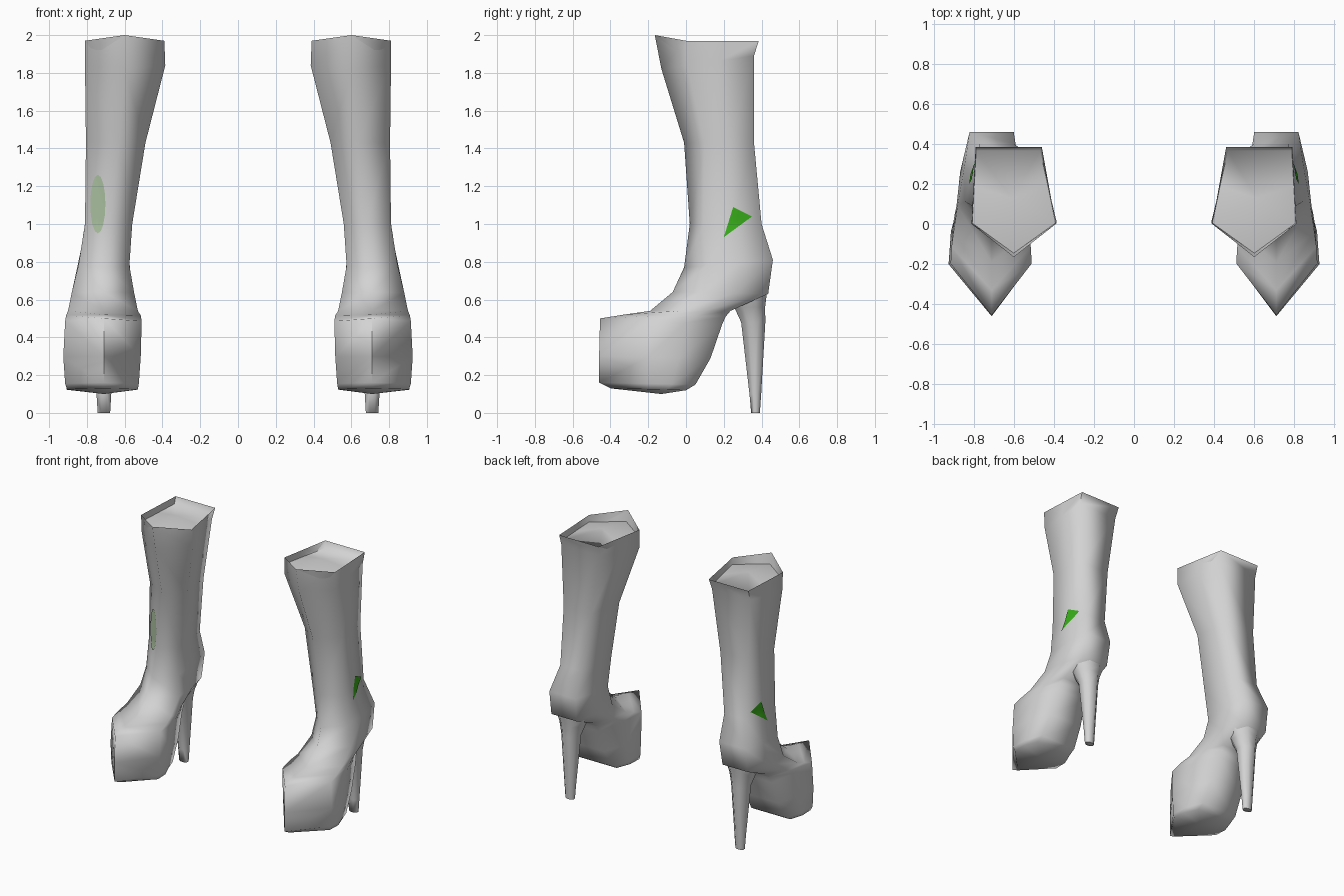
import bpy, bmesh, math
from mathutils import Vector
from mathutils.bvhtree import BVHTree

cube = bpy.data.objects.get("Cube")
if cube:
    bpy.data.objects.remove(cube, do_unlink=True)


def material(name, rgb):
    mat = bpy.data.materials.new(name)
    mat.use_nodes = True
    mat.diffuse_color = (*rgb, 1)
    mat.node_tree.nodes["Principled BSDF"].inputs["Base Color"].default_value = (*rgb, 1)
    return mat


GREY = material("light grey", (0.65, 0.65, 0.65))
GREEN = material("leaf green", (0.04, 0.42, 0.01))
PALE = material("pale green", (0.41, 0.54, 0.35))


def finish(bm, name, mat):
    mesh = bpy.data.meshes.new(name)
    bm.to_mesh(mesh)
    obj = bpy.data.objects.new(name, mesh)
    bpy.context.collection.objects.link(obj)
    mesh.materials.append(mat)
    bpy.ops.object.select_all(action='DESELECT')
    obj.select_set(True)
    bpy.context.view_layer.objects.active = obj
    bpy.ops.object.shade_smooth_by_angle(angle=math.radians(85))


def bridge(bm, low, high):
    n = len(low)
    for i in range(n):
        j = (i + 1) % n
        bm.faces.new((low[i], low[j], high[j], high[i]))


def fan(bm, ring, centre):
    tip = bm.verts.new(centre)
    for i in range(len(ring)):
        bm.faces.new((ring[i], ring[(i + 1) % len(ring)], tip))


def mirrored(bm):
    """Reflect the whole mesh to the other side of the model."""
    for v in bm.verts:
        v.co.x = -v.co.x
    bmesh.ops.reverse_faces(bm, faces=bm.faces)


# Boot sections from rim to sole: front y, z; back y, z; position of the
# widest point; tip x; inner and outer x at the widest point and at the back
SECTIONS = [
    (-.165, 1.97, .385, 1.97, .30, .60, .39, .81, .46, .79),
    (-.13, 1.82, .36, 1.89, .28, .60, .385, .81, .47, .79),
    (-.01, 1.43, .36, 1.43, .29, .63, .49, .805, .54, .77),
    (.02, 1.0, .40, 1.0, .19, .68, .56, .81, .60, .77),
    (-.01, .77, .46, .81, .26, .70, .575, .845, .60, .82),
    (-.07, .64, .435, .63, .32, .71, .55, .88, .61, .82),
    (-.19, .54, .235, .54, .35, .71, .53, .90, .61, .83),
    (-.33, .52, .21, .51, .40, .71, .515, .91, .60, .84),
    (-.455, .50, .19, .465, .40, .71, .51, .915, .60, .85),
    (-.46, .30, .13, .29, .44, .71, .515, .925, .59, .86),
    (-.46, .16, .05, .15, .50, .71, .525, .915, .58, .87),
    (-.40, .13, .0, .12, .50, .71, .53, .905, .58, .87),
]


def section(row):
    fy, fz, by, bz, wide, tip, in1, out1, in3, out3 = row
    bulge = 0.05 * (out1 - in1) if fz < 1.2 else 0
    in2, out2 = (in1 + in3) / 2 - bulge, (out1 + out3) / 2 + bulge
    mid = (1 + wide) / 2
    outline = [(tip, 0), (out1, wide), (out2, mid), (out3, 1),
               (in3, 1), (in2, mid), (in1, wide)]
    return [Vector((x, fy + (by - fy) * t, fz + (bz - fz) * t)) for x, t in outline]


def boot_mesh():
    bm = bmesh.new()
    points = [section(r) for r in SECTIONS]
    points[0][0].z = 2.0
    rings = [[bm.verts.new(p) for p in ring] for ring in points]
    for upper, lower in zip(rings, rings[1:]):
        bridge(bm, lower, upper)
    # Sole underside
    fan(bm, rings[-1][::-1], (.71, -.13, .10))
    # Domed lining set just below the rim, following the tapering walls
    centre = Vector((.61, .13, 1.92))
    inner = []
    for top, below in zip(points[0], points[1]):
        wall = top.lerp(below, (top.z - centre.z) / (top.z - below.z))
        inner.append(bm.verts.new(centre + (wall - centre) * .985))
    bridge(bm, rings[0], inner)
    fan(bm, inner, (.61, .13, 1.97))
    return bm


def heel_mesh():
    bm = bmesh.new()
    rings = []
    # Height, centre y, half width, half depth
    for z, y, w, d in [(0, .368, .033, .023), (.1, .367, .039, .031),
                       (.48, .356, .065, .064), (.56, .337, .088, .082),
                       (.61, .33, .11, .095), (.67, .33, .115, .10)]:
        turns = [math.tau * (k + .5) / 8 for k in range(8)]
        grow = 1 / math.cos(math.pi / 8)
        rings.append([bm.verts.new((.71 + w * grow * math.cos(a),
                                    y + d * grow * math.sin(a), z)) for a in turns])
    for low, high in zip(rings, rings[1:]):
        bridge(bm, low, high)
    bm.faces.new(rings[0][::-1])
    bm.faces.new(rings[-1])
    return bm


def patch(name, outline, ray, mat, tree):
    """Lay a thin patch on the boot by casting its points along a ray."""
    bm = bmesh.new()
    face = bm.faces.new([bm.verts.new(p) for p in outline])
    if len(outline) > 3:
        bmesh.ops.poke(bm, faces=[face])
    bmesh.ops.subdivide_edges(bm, edges=bm.edges[:], cuts=5, use_grid_fill=True)
    for v in bm.verts:
        hit, normal, _, _ = tree.ray_cast(v.co, ray)
        if hit:
            v.co = hit - ray * 0.006
    bm.normal_update()
    for f in bm.faces:
        if f.normal.dot(ray) > 0:
            f.normal_flip()
    finish(bm, name, mat)
    bm.free()


# Both boots, their heels and the side patches
for side, sign in (("left", 1), ("right", -1)):
    for part, make in (("boot", boot_mesh), ("heel", heel_mesh)):
        bm = make()
        if sign < 0:
            mirrored(bm)
        finish(bm, f"{side}_{part}", GREY)
        if part == "boot":
            tree = BVHTree.FromBMesh(bm)
        bm.free()
    triangle = [(sign * 1.5, y, z) for y, z in ((.20, .93), (.25, 1.09), (.35, 1.04))]
    patch(f"{side}_side_patch", triangle, Vector((-sign, 0, 0)), GREEN, tree)

# Pale oval on the front of the right boot
oval = [(-.742 + .04 * math.cos(a), -1, 1.105 + .155 * math.sin(a))
        for a in (math.tau * k / 16 for k in range(16))]
patch("right_front_oval", oval, Vector((0, 1, 0)), PALE, tree)
